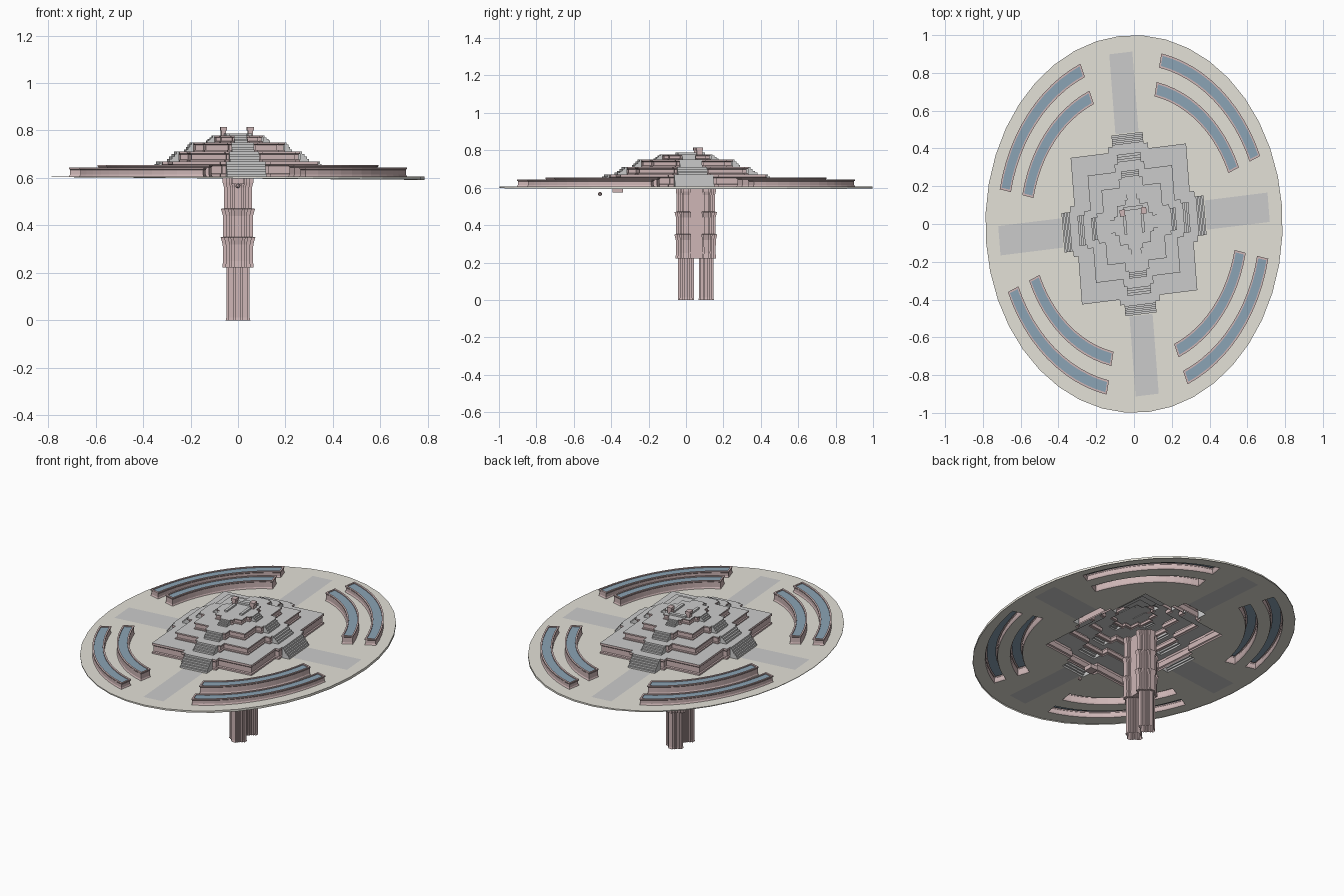
import bpy, bmesh
from math import sin, cos, radians, pi
from mathutils import Matrix, Vector

if "Cube" in bpy.data.objects:
    bpy.data.objects.remove(bpy.data.objects["Cube"])

Z = 0.607                       # level of the plaza
# the round plan is turned slightly, then squeezed in x
PLAN = Matrix.Diagonal((0.787, 1, 1, 1)) @ Matrix.Rotation(radians(5.6), 4, 'Z')


def material(name, rgb):
    m = bpy.data.materials.new(name)
    m.diffuse_color = (*rgb, 1)
    m.use_nodes = True
    m.node_tree.nodes["Principled BSDF"].inputs["Base Color"].default_value = m.diffuse_color
    return m


PINK = material("pink_stone", (0.62, 0.47, 0.47))
SAND = material("sand", (0.77, 0.75, 0.68))
BLUE = material("water", (0.26, 0.37, 0.46))
GREY = material("grey_stone", (0.55, 0.55, 0.56))


def make(name, bm, mat, matrix=PLAN):
    bmesh.ops.transform(bm, matrix=matrix, verts=bm.verts)
    me = bpy.data.meshes.new(name)
    bm.to_mesh(me)
    bm.free()
    me.materials.append(mat)
    ob = bpy.data.objects.new(name, me)
    bpy.context.collection.objects.link(ob)
    return ob


def spin(pts, k):
    for _ in range(k):
        pts = [(-y, x) for x, y in pts]
    return pts


def outline(s, steps, o=0.0):
    """Square of half width s with centred projections (half width, reach), offset by o."""
    pts = []
    for k in range(4):
        lower, d = [(s + o, -s - o)], s
        for w, reach in steps:
            lower += [(d + o, -w - o), (reach + o, -w - o)]
            d = reach
        upper = [(x, -y) for x, y in reversed(lower[1:])]
        pts += spin(lower + upper, k)
    return pts


def arc(r0, r1, a0, a1, inset=0.0, n=12):
    def run(r):
        da = inset / r
        return [(r * cos(a0 + da + (a1 - a0 - 2 * da) * i / n),
                 r * sin(a0 + da + (a1 - a0 - 2 * da) * i / n)) for i in range(n + 1)]
    return run(r1 - inset) + run(r0 + inset)[::-1]


def wall(bm, loops):
    """Bridge (points, z) loops of equal length."""
    rows = [[bm.verts.new((x, y, z)) for x, y in pts] for pts, z in loops]
    n = len(rows[0])
    for a, b in zip(rows, rows[1:]):
        for i in range(n):
            j = (i + 1) % n
            bm.faces.new((a[i], a[j], b[j], b[i]))
    return rows


def fill(bm, loops, z):
    """Flat sheet from an outer loop with hole loops."""
    edges = []
    for pts in loops:
        vs = [bm.verts.new((x, y, z)) for x, y in pts]
        edges += [bm.edges.new((vs[i - 1], vs[i])) for i in range(len(vs))]
    bmesh.ops.triangle_fill(bm, edges=edges, use_beauty=True, normal=Vector((0, 0, 1)))
    for f in bm.faces:
        f.normal_update()
        if f.normal.z < -0.5:
            f.normal_flip()


# tiers: half width, bastion (half width, reach), stair (half width, reach), bottom z, top z
TIERS = [(0.39, (0.135, 0.42), (0.105, 0.48), Z, 0.67),
         (0.285, (0.10, 0.325), (0.08, 0.375), 0.67, 0.711),
         (0.20, (0.08, 0.245), (0.06, 0.285), 0.711, 0.75),
         (0.105, (0.05, 0.13), (0.035, 0.17), 0.75, 0.778)]
A0, A1 = radians(17.4), radians(72.9)
POOLS = [(0.845, 0.922, 0.644), (0.69, 0.767, 0.655)]

# plaza sheet with open footprints, plus its thin rim
circle = [(cos(2 * pi * i / 40), sin(2 * pi * i / 40)) for i in range(40)]
path = [(0.485, -0.078), (0.91, -0.078), (0.91, 0.078), (0.485, 0.078)]
s, bast, stair, _, _ = TIERS[0]
holes = [outline(s, [bast, stair])]
for k in range(4):
    holes.append(spin(path, k))
    holes += [spin(arc(r0, r1, A0, A1), k) for r0, r1, _ in POOLS]
bm = bmesh.new()
fill(bm, [circle] + holes, Z)
rows = wall(bm, [(circle, Z), (circle, Z)])
for v in rows[0]:
    v.co.z = Z - 0.003 - 0.006 * (1 + v.co.x)
make("plaza", bm, SAND)

# four axial paths
bm = bmesh.new()
for k in range(4):
    bm.faces.new([bm.verts.new((x, y, Z)) for x, y in spin(path, k)])
make("paths", bm, GREY)

# curved pools in pairs
bw, bb = bmesh.new(), bmesh.new()
for k in range(4):
    for r0, r1, top in POOLS:
        def ring(i):
            return spin(arc(r0, r1, A0, A1, i), k)
        wall(bw, [(ring(0), Z), (ring(0.004), Z + 0.008), (ring(0.004), top - 0.01),
                  (ring(0), top - 0.006), (ring(0), top), (ring(0.011), top),
                  (ring(0.011), top - 0.005)])
        vs = [bb.verts.new((x, y, top - 0.005)) for x, y in ring(0.011)]
        m = len(vs)
        for i in range(m // 2 - 1):
            bb.faces.new((vs[i], vs[i + 1], vs[m - 2 - i], vs[m - 1 - i]))
bmesh.ops.recalc_face_normals(bb, faces=bb.faces)
make("pool_walls", bw, PINK)
make("pool_water", bb, BLUE)

# stepped pyramid: moulded walls, terraces and stairs, hollow below
bw, bt, bs = bmesh.new(), bmesh.new(), bmesh.new()
for t, (s, bast, stair, z0, z1) in enumerate(TIERS):
    h = z1 - z0
    wall(bw, [(outline(s, [bast], o), z0 + h * f) for f, o in
              ((0, 0), (0.15, 0), (0.2, -0.008), (0.7, -0.008), (0.8, 0), (1, 0))])
    loops = [outline(s, [bast])]
    if t < 3:
        n = TIERS[t + 1]
        loops.append(outline(n[0], [n[1], n[2]]))
    sheet = bmesh.new()
    fill(sheet, loops, z1)
    tmp = bpy.data.meshes.new("tmp")
    sheet.to_mesh(tmp)
    bt.from_mesh(tmp)
    sheet.free()
    bpy.data.meshes.remove(tmp)
    # stair flights on all four sides
    w, far = stair
    near, count = bast[1], 6 if t == 0 else 4
    prof = []
    for i in range(count):
        x = far + (near - far) * i / count
        prof += [(x, z0 + h * i / count), (x, z0 + h * (i + 1) / count)]
    prof.append((near, z1))
    for k in range(4):
        sides = []
        for y in (-w, w):
            sides.append([bs.verts.new((*spin([(x, y)], k)[0], z)) for x, z in prof])
        a, b = sides
        for i in range(len(prof) - 1):
            bs.faces.new((a[i], b[i], b[i + 1], a[i + 1]))
        for side, flip in ((a, False), (b, True)):
            foot = bs.verts.new((*spin([(near, w if flip else -w)], k)[0], z0))
            loop = side[::-1] + [foot]
            bs.faces.new(loop if flip else loop[::-1])
make("tier_walls", bw, PINK)
make("terraces", bt, GREY)
make("stairs", bs, GREY)

# summit: low parapet and two posts
bm = bmesh.new()


def box(bm, c, size):
    bmesh.ops.create_cube(bm, size=1, matrix=Matrix.Translation(c) @ Matrix.Diagonal((*size, 1)))


for sx in (-1, 1):
    box(bm, (sx * 0.072, 0.065, 0.789), (0.026, 0.03, 0.022))
    box(bm, (sx * 0.072, 0.065, 0.807), (0.036, 0.036, 0.016))
make("summit_posts", bm, PINK)
bm = bmesh.new()
box(bm, (0, 0.085, 0.782), (0.13, 0.02, 0.012))
for sx in (-1, 1):
    box(bm, (sx * 0.06, 0.0, 0.782), (0.02, 0.1, 0.012))
make("summit_parapet", bm, GREY)

# supporting column: two open fluted shafts with flared bands
BANDS = [(0.0, 0.74), (0.012, 0.70), (0.222, 0.70), (0.222, 0.95), (0.25, 0.90),
         (0.32, 0.92), (0.35, 1.05), (0.352, 0.90), (0.44, 0.90), (0.47, 1.03),
         (0.472, 0.84), (0.56, 0.84), (0.58, 0.92), (0.60, 0.92)]
for name, cy, sy in (("front_shaft", 0.0, 0.85), ("rear_shaft", 0.108, 0.80)):
    bm = bmesh.new()
    rows = wall(bm, [([(x * f, y * f * sy) for x, y in
                       outline(0.04, [(0.03, 0.056), (0.018, 0.07)])], z) for z, f in BANDS])
    bm.faces.new(rows[-1])
    make(name, bm, PINK, Matrix.Translation((0, cy, 0)))

# recessed web joining the shafts
bm = bmesh.new()
box(bm, (0, 0.054, 0.41), (0.085, 0.09, 0.375))
make("shaft_web", bm, PINK, Matrix.Identity(4))

# small pendants under the front of the plaza
bm = bmesh.new()
bmesh.ops.create_icosphere(bm, subdivisions=1, radius=0.012,
                           matrix=Matrix.Translation((0, -0.46, 0.567)))
box(bm, (0, -0.365, 0.588), (0.05, 0.055, 0.025))
make("pendants", bm, PINK, Matrix.Identity(4))
